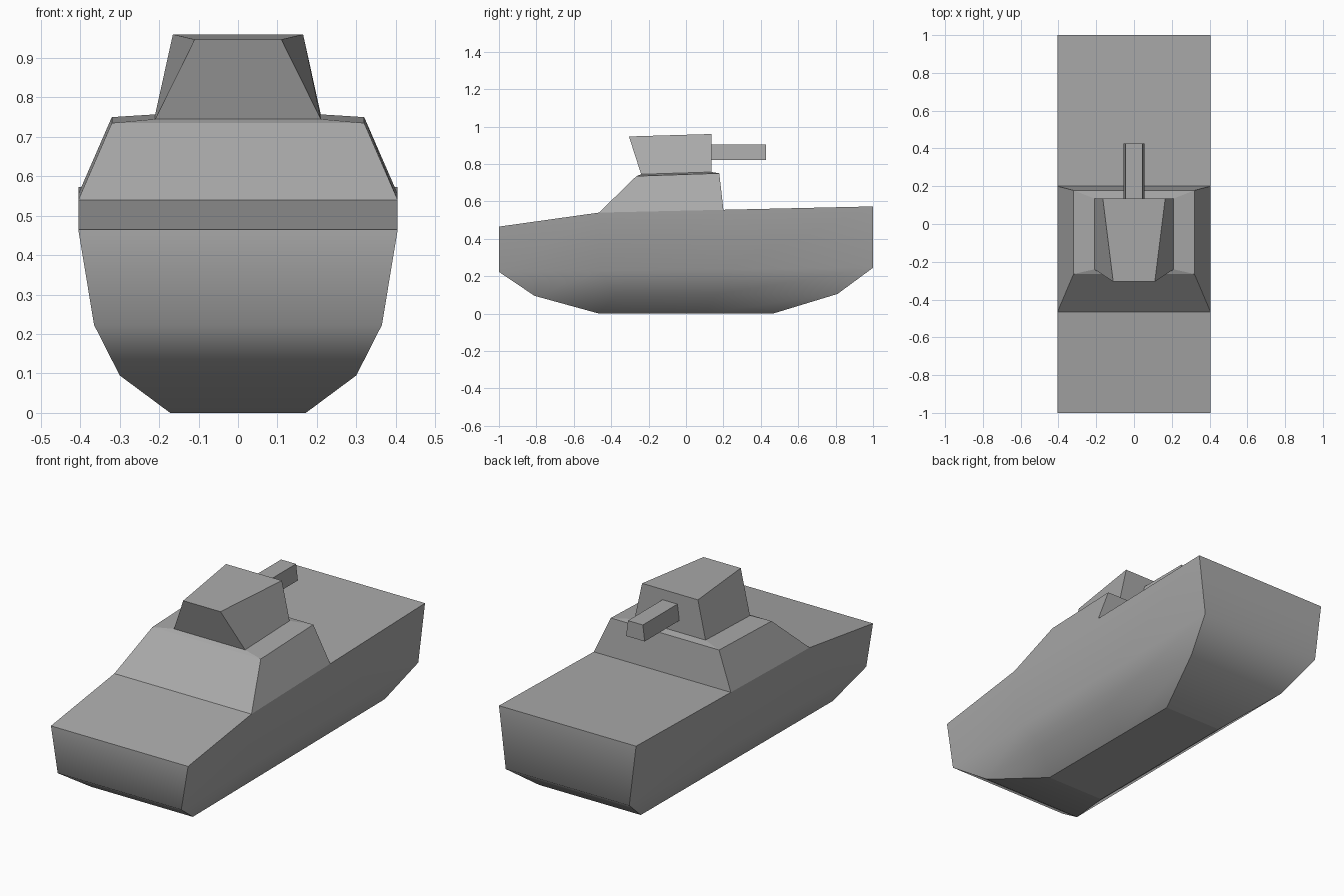
import bpy, bmesh

cube = bpy.data.objects.get("Cube")
if cube:
    bpy.data.objects.remove(cube, do_unlink=True)

grey = bpy.data.materials.new("plain grey")
grey.use_nodes = True
colour = (0.4, 0.4, 0.4, 1)
grey.diffuse_color = colour
grey.node_tree.nodes["Principled BSDF"].inputs["Base Color"].default_value = colour


def section(half_width, front, back, stations=(0, 1)):
    """Left edge of one level, from front (y, z) to back (y, z)."""
    return [(half_width,
             front[0] + (back[0] - front[0]) * t,
             front[1] + (back[1] - front[1]) * t) for t in stations]


def loft(name, levels, bottom=True, top=True, skip=None, smooth=False):
    """Stack mirrored levels; caps are strips across the width."""
    bm = bmesh.new()
    rings = []
    for level in levels:
        points = level + [(-x, y, z) for x, y, z in reversed(level)]
        rings.append([bm.verts.new(p) for p in points])
    n = len(rings[0])
    for low, high in zip(rings, rings[1:]):
        for i in range(n):
            j = (i + 1) % n
            bm.faces.new((low[i], low[j], high[j], high[i])).smooth = smooth
    for ring, wanted in ((rings[0], bottom), (rings[-1], top)):
        if wanted:
            for i in range(n // 2 - 1):
                if ring is rings[0] or i != skip:
                    face = (ring[i], ring[i + 1], ring[n - 2 - i], ring[n - 1 - i])
                    bm.faces.new(face if ring is rings[-1] else face[::-1])
    # Crisp corners, bottom and deck; levels blend softly between them
    corners = (0, n // 2 - 1, n // 2, n - 1)
    for ring in (rings[0], rings[-1]):
        for i in range(n):
            edge = bm.edges.get((ring[i], ring[(i + 1) % n]))
            if edge:
                edge.smooth = False
    for low, high in zip(rings, rings[1:]):
        for i in corners:
            bm.edges.get((low[i], high[i])).smooth = False
    mesh = bpy.data.meshes.new(name)
    bm.to_mesh(mesh)
    bm.free()
    mesh.materials.append(grey)
    obj = bpy.data.objects.new(name, mesh)
    bpy.context.collection.objects.link(obj)
    return obj


# Hull: stepped keel levels rising to a broken deck line
split = (0, 0.27, 0.6, 1)
deck = [(0.405, -1, 0.465), (0.405, -0.465, 0.54),
        (0.405, 0.2, 0.555), (0.405, 1, 0.573)]
loft("hull", [
    section(0.172, (-0.465, 0), (0.465, 0), split),
    section(0.3, (-0.81, 0.095), (0.81, 0.105), split),
    section(0.365, (-1, 0.223), (1, 0.245), split),
    deck,
], skip=1, smooth=True)

# Cabin: sloped sides and a slightly crowned roof rim
turret_base = section(0.21, (-0.24, 0.745), (0.135, 0.757))
loft("cabin", [
    deck[1:3],
    section(0.32, (-0.265, 0.735), (0.178, 0.75)),
    turret_base,
], bottom=False, top=False)

# Turret: leans forward and narrows to the front
turret_roof = [(0.11, -0.305, 0.947), (0.165, 0.135, 0.96)]
loft("turret", [turret_base, turret_roof], bottom=False)

# Gun barrel: stubby box pointing to the back
loft("gun_barrel", [
    section(0.055, (0.13, 0.82), (0.427, 0.82)),
    section(0.044, (0.13, 0.905), (0.427, 0.905)),
])
